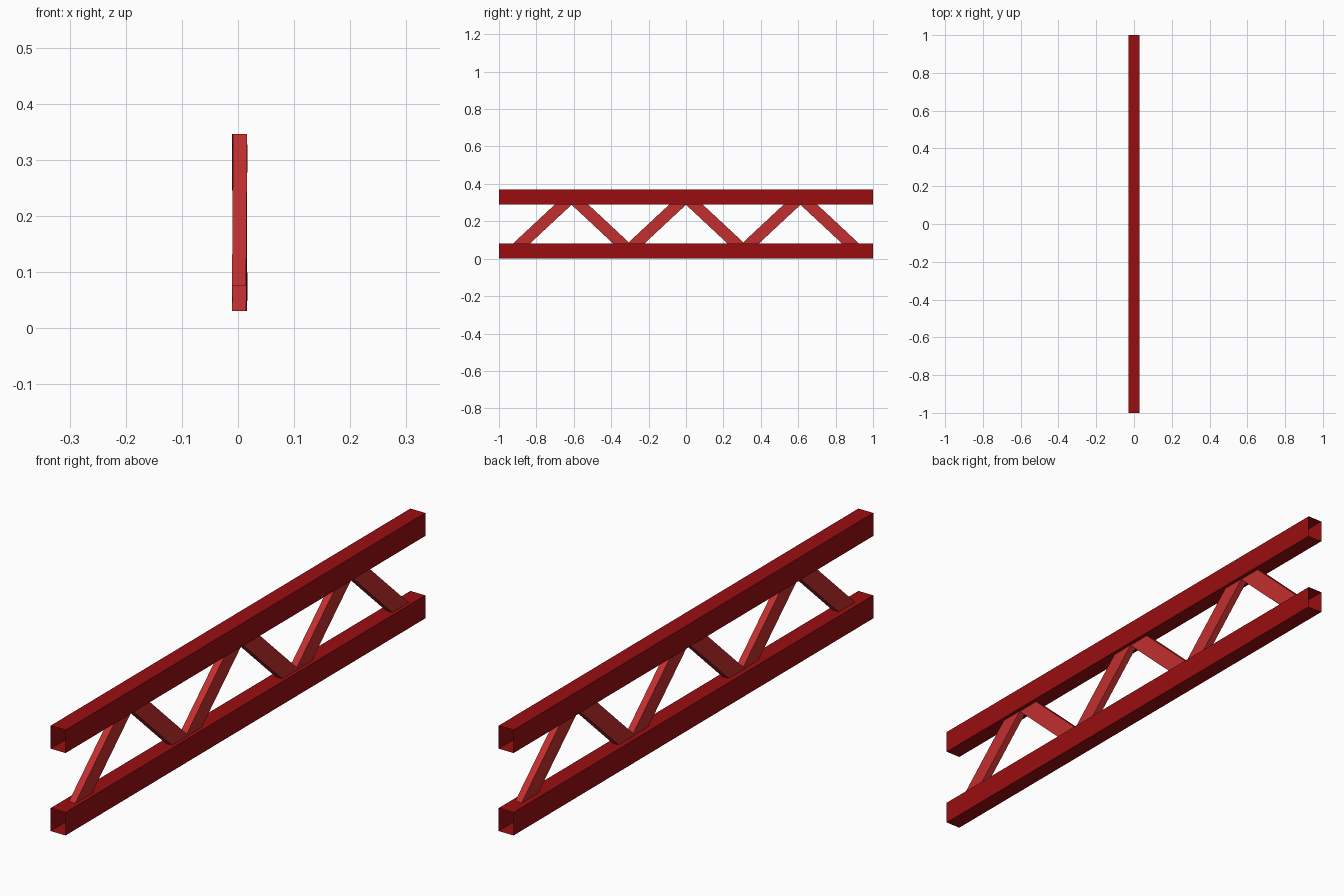
import bpy, bmesh, math
from mathutils import Matrix

if "Cube" in bpy.data.objects:
    bpy.data.objects.remove(bpy.data.objects["Cube"])


def material(name, rgb):
    m = bpy.data.materials.new(name)
    m.diffuse_color = (*rgb, 1)
    m.use_nodes = True
    m.node_tree.nodes["Principled BSDF"].inputs["Base Color"].default_value = m.diffuse_color
    return m


dark_red = material("dark red", (0.32, 0.004, 0.005))
light_red = material("light red", (0.54, 0.028, 0.028))


def open_tube(name, width, length, height, matrix, mat):
    """Thin-walled square tube along local y, open at both ends."""
    bm = bmesh.new()
    bmesh.ops.create_cube(bm, size=1)
    ends = [f for f in bm.faces if abs(f.normal.y) > 0.9]
    bmesh.ops.delete(bm, geom=ends, context='FACES_ONLY')
    bmesh.ops.scale(bm, vec=(width, length, height), verts=bm.verts)
    mesh = bpy.data.meshes.new(name)
    bm.to_mesh(mesh)
    bm.free()
    mesh.materials.append(mat)
    obj = bpy.data.objects.new(name, mesh)
    obj.matrix_world = matrix
    bpy.context.collection.objects.link(obj)
    return obj


# Long horizontal chords
CHORD_H, TOP = 0.081, 0.371
for name, z in (("bottom_chord", CHORD_H / 2), ("top_chord", TOP - CHORD_H / 2)):
    open_tube(name, 0.058, 2.0, CHORD_H, Matrix.Translation((0, 0, z)), dark_red)

# Zigzag braces, alternately rising and falling, ends buried in the chords
PITCH, ANGLE = 0.306, math.radians(43)
for i in range(6):
    y = (i - 2.5) * PITCH
    lean = ANGLE if i % 2 == 0 else -ANGLE
    place = (Matrix.Translation((0.003, y, 0.188))
             @ Matrix.Rotation(-0.007, 4, 'Z')
             @ Matrix.Rotation(lean, 4, 'X'))
    open_tube(f"brace_{i + 1}", 0.025, 0.396, 0.062, place, light_red)
